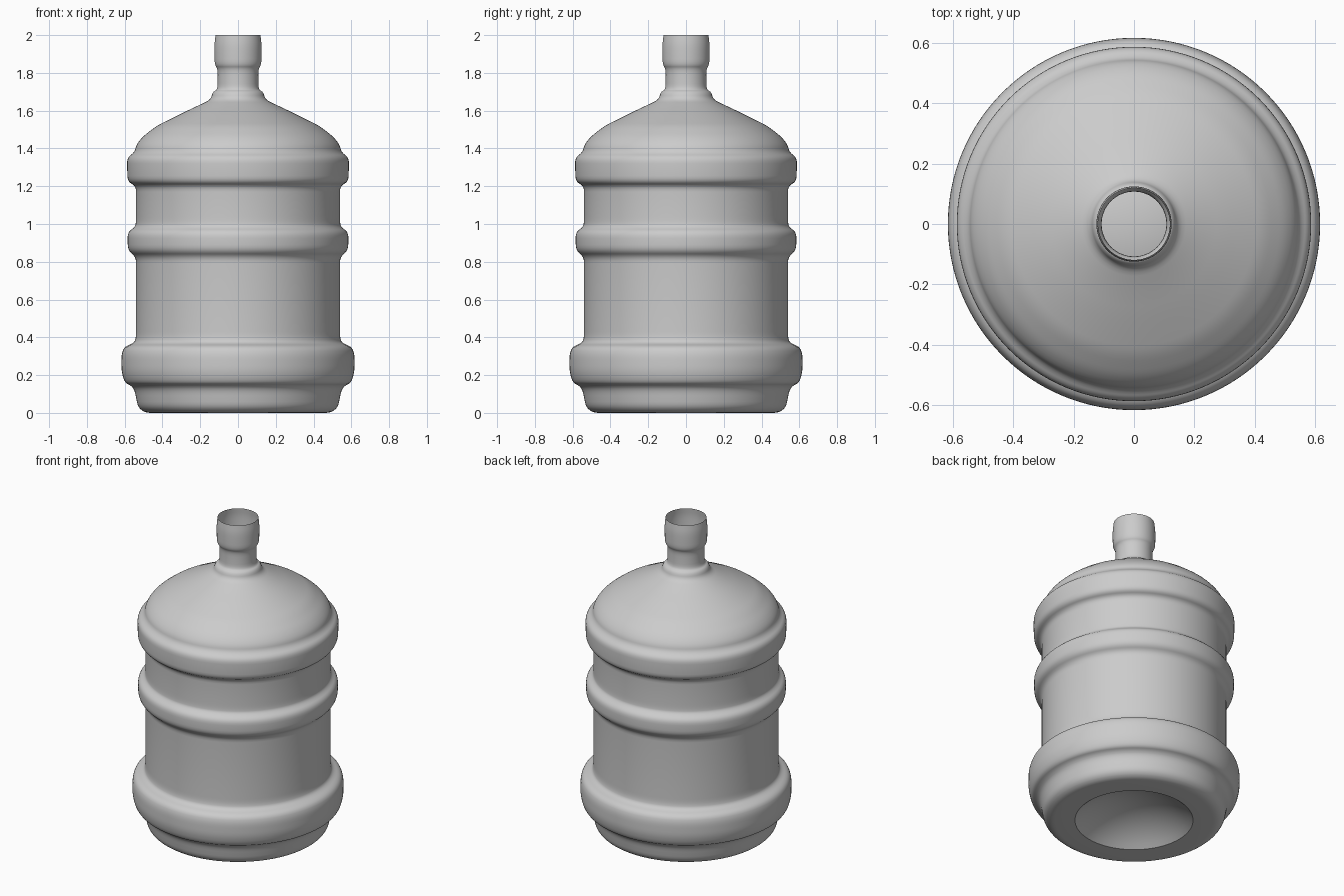
import bpy, bmesh, math
from mathutils import Vector

if "Cube" in bpy.data.objects:
    bpy.data.objects.remove(bpy.data.objects["Cube"])

SEGMENTS = 128

# bottle outline (radius, height): foot, three bands, shoulder, neck, lip
outline = [
    (0.345, 0.0), (0.49, 0.0), (0.53, 0.03), (0.547, 0.12),
    (0.567, 0.145), (0.60, 0.16), (0.617, 0.22), (0.617, 0.31), (0.602, 0.35),
    (0.55, 0.37), (0.54, 0.40),
    (0.54, 0.825), (0.583, 0.86), (0.585, 0.955), (0.545, 0.985), (0.54, 1.01),
    (0.54, 1.20), (0.585, 1.225), (0.588, 1.35), (0.548, 1.38),
    (0.538, 1.42), (0.505, 1.462), (0.43, 1.52), (0.30, 1.585),
    (0.145, 1.658), (0.133, 1.70), (0.108, 1.712),
    (0.107, 1.82), (0.124, 1.845), (0.125, 1.95), (0.119, 2.0),
]


def rounded(points, limit=0.03, steps=4):
    """Replace each corner with a small curve."""
    pts = [Vector(p) for p in points]
    out = [pts[0]]
    for a, b, c in zip(pts, pts[1:], pts[2:]):
        p = b + (a - b).normalized() * min(limit, (a - b).length * 0.45)
        q = b + (c - b).normalized() * min(limit, (c - b).length * 0.45)
        for i in range(steps + 1):
            t = i / steps
            out.append(p * (1 - t) ** 2 + b * 2 * t * (1 - t) + q * t * t)
    return out + [pts[-1]]


# hollow dome pushed up into the base
R, DEPTH = 0.345, 0.13
sphere_r = (R * R + DEPTH * DEPTH) / (2 * DEPTH)
dome = []
for i in range(12):
    r = R * i / 12
    dome.append(Vector((r, math.sqrt(sphere_r ** 2 - r * r) - sphere_r + DEPTH)))

# thin-walled bottle, open at the mouth
bm = bmesh.new()
profile = dome + rounded(outline)
verts = [bm.verts.new((p.x, 0, p.y)) for p in profile]
edges = [bm.edges.new(pair) for pair in zip(verts, verts[1:])]
bmesh.ops.spin(bm, geom=verts + edges, cent=(0, 0, 0), axis=(0, 0, 1),
               angle=math.tau, steps=SEGMENTS)
bmesh.ops.remove_doubles(bm, verts=bm.verts, dist=0.0002)
bmesh.ops.recalc_face_normals(bm, faces=bm.faces)
# make sure the outer wall faces outward
side = max(bm.faces, key=lambda f: f.calc_center_median().xy.length)
if side.normal.xy.dot(side.calc_center_median().xy) < 0:
    bmesh.ops.reverse_faces(bm, faces=bm.faces)

mesh = bpy.data.meshes.new("water_bottle")
bm.to_mesh(mesh)
bm.free()
bottle = bpy.data.objects.new("water_bottle", mesh)
bpy.context.collection.objects.link(bottle)
bpy.context.view_layer.objects.active = bottle
bottle.select_set(True)
bpy.ops.object.shade_smooth_by_angle(angle=math.radians(35))
